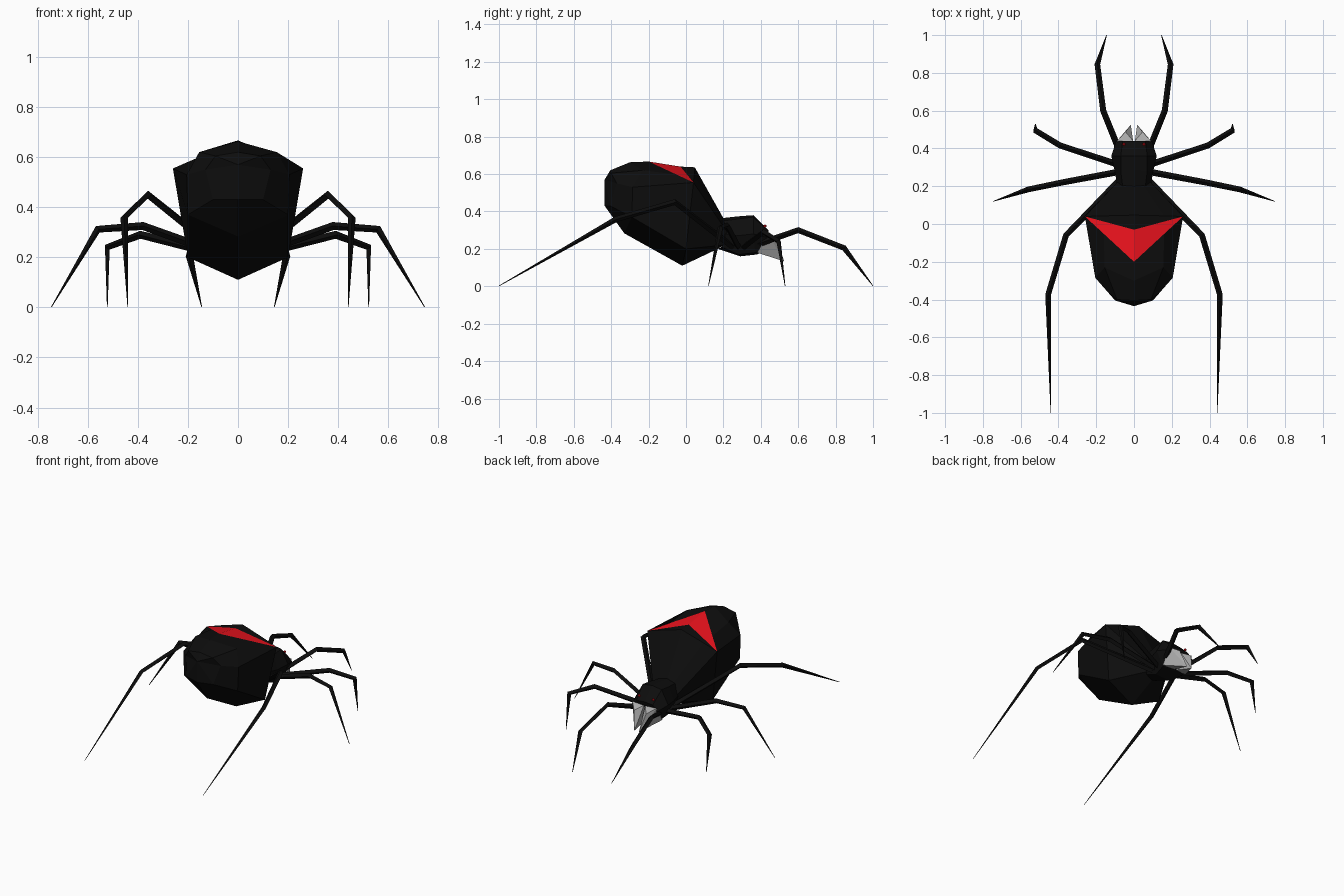
import bpy, bmesh
from mathutils import Vector

if "Cube" in bpy.data.objects:
    bpy.data.objects.remove(bpy.data.objects["Cube"])


def material(name, colour):
    m = bpy.data.materials.new(name)
    m.diffuse_color = (*colour, 1)
    m.use_nodes = True
    m.node_tree.nodes["Principled BSDF"].inputs["Base Color"].default_value = m.diffuse_color
    return m


BLACK = material("black", (0.004, 0.004, 0.004))
RED = material("red", (0.8, 0.006, 0.012))
GREY = material("grey", (0.4, 0.4, 0.4))


def finish(name, bm, *mats):
    bmesh.ops.remove_doubles(bm, verts=bm.verts, dist=0.0005)
    bmesh.ops.recalc_face_normals(bm, faces=bm.faces)
    mesh = bpy.data.meshes.new(name)
    bm.to_mesh(mesh)
    bm.free()
    for m in mats:
        mesh.materials.append(m)
    ob = bpy.data.objects.new(name, mesh)
    bpy.context.collection.objects.link(ob)
    return ob


def loft(bm, rings, red_band=None):
    """Skin closed rings; the top four quads of red_band get material 1."""
    loops = [[bm.verts.new(p) for p in r] for r in rings]
    n = len(loops[0])
    for i, (a, b) in enumerate(zip(loops, loops[1:])):
        for j in range(n):
            k = (j + 1) % n
            f = bm.faces.new((a[j], a[k], b[k], b[j]))
            if i == red_band and j in (0, 1, n - 2, n - 1):
                f.material_index = 1
    bm.faces.new(loops[0])
    bm.faces.new(loops[-1])


def mirrored(half):
    """Half ring from top centre to bottom centre -> full ring."""
    return half + [(-x, y, z) for x, y, z in half[-2:0:-1]]


# Abdomen with red chevron between the third and fourth rings
side, low, belly = (0.26, 0.04, 0.555), (0.2, 0, 0.2), (0, -0.02, 0.11)
halves = [
    [(0, -0.405, 0.62), (0.09, -0.40, 0.605), (0.13, -0.37, 0.55), (0.1, -0.405, 0.43), (0, -0.435, 0.43)],
    [(0, -0.3, 0.663), (0.155, -0.23, 0.62), (0.205, -0.285, 0.53), (0.2, -0.29, 0.37), (0, -0.33, 0.283)],
    [(0, -0.2, 0.667), (0.16, -0.052, 0.598), side, low, belly],
    [(0, -0.03, 0.64), (0.16, 0.013, 0.588), side, low, belly],
    [(0, 0.047, 0.636), (0.16, 0.043, 0.588), side, low, belly],
    [(0, 0.2, 0.364), (0.05, 0.205, 0.35), (0.09, 0.22, 0.29), (0.07, 0.2, 0.22), (0, 0.17, 0.2)],
]
# rear tip gives the back a slight bulge
bm = bmesh.new()
loft(bm, [mirrored(h) for h in halves], red_band=2)
back = min(bm.faces, key=lambda f: f.calc_center_median().y if len(f.verts) == 8 else 9)
bmesh.ops.poke(bm, faces=[back])
min(bm.verts, key=lambda v: (Vector(v.co) - Vector((0, -0.40, 0.53))).length).co = (0, -0.435, 0.57)
finish("abdomen", bm, BLACK, RED)

# Head and thorax
bm = bmesh.new()
loft(bm, [mirrored(h) for h in [
    [(0, 0.19, 0.364), (0.06, 0.2, 0.35), (0.09, 0.21, 0.28), (0.06, 0.19, 0.21), (0, 0.17, 0.2)],
    [(0, 0.29, 0.375), (0.07, 0.28, 0.36), (0.1, 0.27, 0.27), (0.06, 0.28, 0.17), (0, 0.29, 0.16)],
    [(0, 0.36, 0.38), (0.07, 0.36, 0.37), (0.12, 0.36, 0.28), (0.08, 0.37, 0.18), (0, 0.38, 0.17)],
    [(0, 0.44, 0.30), (0.06, 0.44, 0.295), (0.095, 0.44, 0.26), (0.07, 0.41, 0.19), (0, 0.40, 0.18)],
]])
finish("head", bm, BLACK)


def leg(name, points, s):
    pts = [Vector((x * s, y, z)) for x, y, z in points]
    rings = []
    for i, p in enumerate(pts):
        d = (pts[min(i + 1, 3)] - p).normalized() + (p - pts[max(i - 1, 0)]).normalized()
        d.normalize()
        u = d.cross(Vector((0, 0, 1))).normalized()
        v = u.cross(d)
        r = (0.017, 0.016, 0.015, 0.0015)[i]
        rings.append([p + u * r, p + v * r, p - u * r, p - v * r])
    bm = bmesh.new()
    loft(bm, rings)
    finish(name, bm, BLACK)


LEGS = {
    "front_leg": [(0.07, 0.37, 0.22), (0.163, 0.6, 0.30), (0.194, 0.845, 0.205), (0.145, 1, 0.002)],
    "second_leg": [(0.07, 0.31, 0.21), (0.39, 0.415, 0.29), (0.522, 0.495, 0.24), (0.522, 0.53, 0.002)],
    "third_leg": [(0.06, 0.28, 0.21), (0.38, 0.22, 0.325), (0.56, 0.183, 0.312), (0.745, 0.12, 0.002)],
    "rear_leg": [(0.06, 0.25, 0.21), (0.36, -0.06, 0.45), (0.455, -0.375, 0.358), (0.44, -1, 0.002)],
}
FANG = [(0.017, 0.525, 0.133), (0.005, 0.44, 0.275), (0.09, 0.44, 0.28),
        (0.09, 0.38, 0.18), (0.005, 0.38, 0.18), (0.045, 0.488, 0.25)]

for label, s in (("right", 1), ("left", -1)):
    for name, pts in LEGS.items():
        leg(f"{name}_{label}", pts, s)
    # Fang
    bm = bmesh.new()
    bmesh.ops.convex_hull(bm, input=[bm.verts.new((x * s, y, z)) for x, y, z in FANG])
    finish(f"fang_{label}", bm, GREY)
    # Eye
    bm = bmesh.new()
    bmesh.ops.create_icosphere(bm, subdivisions=1, radius=0.009)
    bmesh.ops.translate(bm, verts=bm.verts, vec=(0.053 * s, 0.422, 0.322))
    finish(f"eye_{label}", bm, RED)
